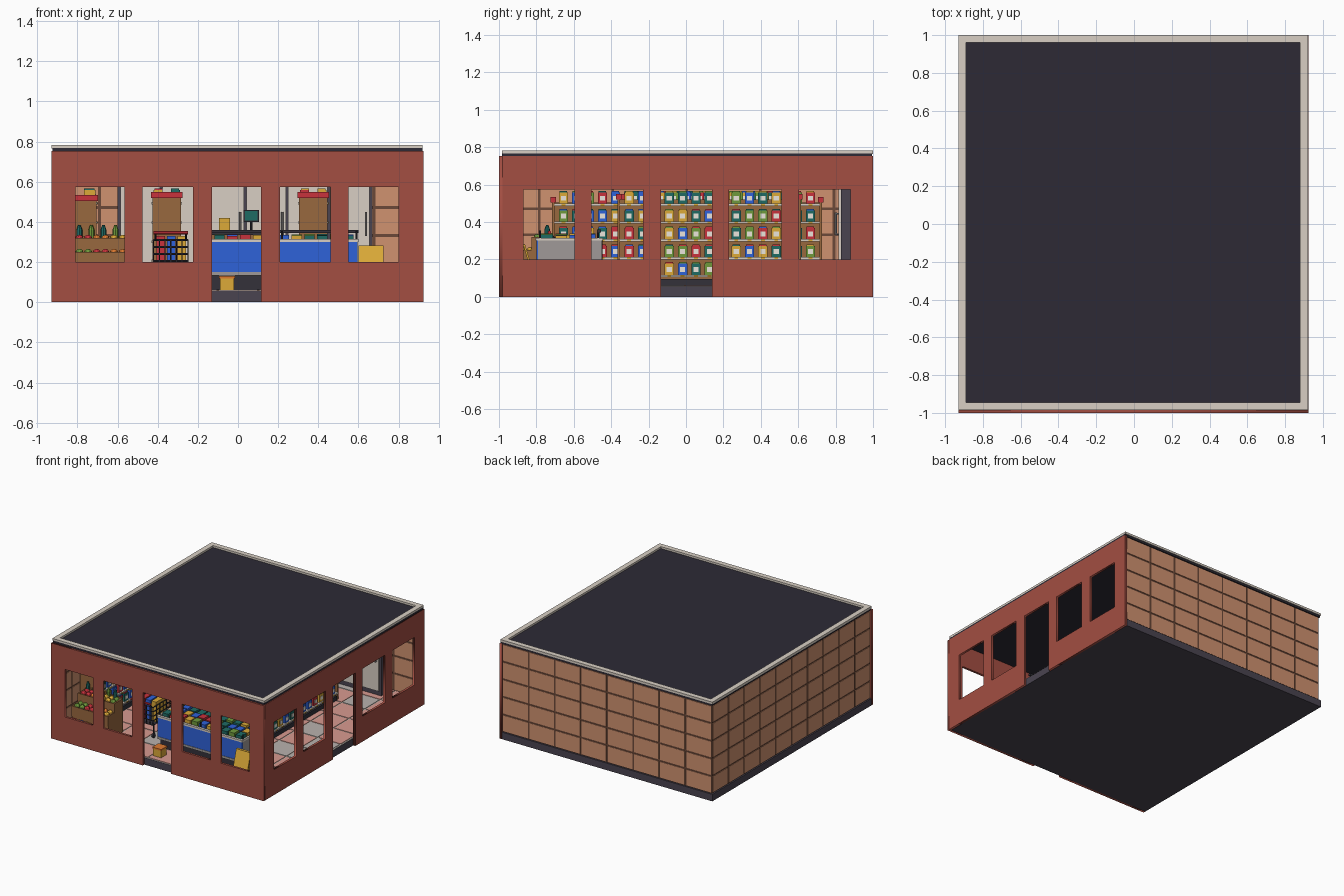
import bpy, bmesh, math, random
from mathutils import Matrix, Vector

if "Cube" in bpy.data.objects:
    bpy.data.objects.remove(bpy.data.objects["Cube"])

random.seed(4)
PALETTE = {
    "brick": "A34E42", "tan": "D09270", "grout": "6B4838", "roof": "2D2A35", "cream": "D8CFC4",
    "plinth": "4A4450", "pink": "D99A90", "stone": "B9B2AE", "wood": "99683F", "dark": "33313A",
    "red": "C8323C", "blue": "2F62D8", "yellow": "DCAA38", "green": "6F9A3C", "teal": "1F6B64",
    "white": "ECE6DC", "grey": "A09A98", "orange": "DD7A30"}
GOODS = ["red", "blue", "yellow", "green", "teal"]
mats, parts = {}, {}


def mat(name):
    if name not in mats:
        m = bpy.data.materials.new(name)
        c = [int(PALETTE[name][i:i + 2], 16) / 255 for i in (0, 2, 4)]
        m.diffuse_color = [((v + .055) / 1.055) ** 2.4 for v in c] + [1]
        m.use_nodes = True
        m.node_tree.nodes["Principled BSDF"].inputs["Base Color"].default_value = m.diffuse_color
        mats[name] = m
    return mats[name]


def part(name, color):
    bm, slots = parts.setdefault(name, (bmesh.new(), []))
    if color not in slots:
        slots.append(color)
    return bm, slots.index(color)


def paint(verts, idx):
    for f in {f for v in verts for f in v.link_faces}:
        f.material_index = idx


def box(name, color, x, y, z, rot=None):
    """Box spanning the (min, max) ranges x, y, z."""
    bm, idx = part(name, color)
    c = Vector([(r[0] + r[1]) / 2 for r in (x, y, z)])
    m = Matrix.Translation(c) @ (rot or Matrix()) @ Matrix.Diagonal([r[1] - r[0] for r in (x, y, z)] + [1])
    paint(bmesh.ops.create_cube(bm, size=1, matrix=m)["verts"], idx)


def rod(name, color, a, b, r, r2=None, n=8):
    bm, idx = part(name, color)
    a, b = Vector(a), Vector(b)
    m = Matrix.Translation((a + b) / 2) @ (b - a).to_track_quat("Z", "Y").to_matrix().to_4x4()
    paint(bmesh.ops.create_cone(bm, cap_ends=True, segments=n, radius1=r, radius2=r if r2 is None else r2,
                                depth=(b - a).length, matrix=m)["verts"], idx)


def ball(name, color, p, r):
    bm, idx = part(name, color)
    paint(bmesh.ops.create_icosphere(bm, subdivisions=2, radius=r, matrix=Matrix.Translation(p))["verts"], idx)


def brick_wall(name, span, door, windows, matrix):
    """Flat outline with door notch and window holes, given thickness."""
    cu = bpy.data.curves.new(name, "CURVE")
    cu.dimensions, cu.fill_mode, cu.extrude = "2D", "BOTH", .009
    (a, b), (d, e) = span, door
    loops = [[(a, 0), (d, 0), (d, .575), (e, .575), (e, 0), (b, 0), (b, .752), (a, .752)]]
    loops += [[(l, .2), (r, .2), (r, .575), (l, .575)] for l, r in windows]
    for pts in loops:
        s = cu.splines.new("POLY")
        s.points.add(len(pts) - 1)
        for p, q in zip(s.points, pts):
            p.co = (*q, 0, 1)
        s.use_cyclic_u = True
    tmp = bpy.data.objects.new("tmp", cu)
    bpy.context.collection.objects.link(tmp)
    me = bpy.data.meshes.new_from_object(tmp.evaluated_get(bpy.context.evaluated_depsgraph_get()))
    bpy.data.objects.remove(tmp)
    me.transform(matrix)
    me.materials.clear()
    me.materials.append(mat("brick"))
    bpy.context.collection.objects.link(bpy.data.objects.new(name, me))


# brick walls on the street sides
up = Matrix.Rotation(math.pi / 2, 4, "X")
brick_wall("front_wall", (-.93, .925), (-.13, .115),
           [(-.81, -.565), (-.475, -.225), (.21, .46), (.55, .80)], Matrix.Translation((0, -.991, 0)) @ up)
brick_wall("right_wall", (-.982, 1), (-.135, .14), [(-.87, -.595), (-.505, -.23), (.23, .51), (.605, .88)],
           Matrix.Translation((.916, 0, 0)) @ Matrix.Rotation(math.pi / 2, 4, "Z") @ up)

# plinth, roof slab and raised roof edging
box("floor_slab", "plinth", (-.93, .907), (-.982, 1), (0, .055))
box("roof", "roof", (-.925, .92), (-.985, .995), (.75, .767))
for y in ((-.985, -.945), (.96, 1)):
    box("roof_edging", "cream", (-.93, .92), y, (.765, .782))
for x in ((-.93, -.89), (.88, .92)):
    box("roof_edging", "cream", x, (-.945, .96), (.765, .782))

# panelled walls, joints showing on both sides
box("back_wall_core", "grout", (-.917, .907), (.973, .988), (.055, .75))
box("left_wall_core", "grout", (-.918, -.903), (-.982, .973), (.055, .75))
G, PH = .007, .695 / 5
for r in range(5):
    z = (.055 + r * PH + G, .055 + (r + 1) * PH - G)
    for c in range(8):
        w = 1.825 / 8
        box("back_wall_panels", "tan", (-.918 + c * w + G, -.918 + (c + 1) * w - G), (.969, .992), z)
    for c in range(10):
        w = 1.97 / 10
        box("left_wall_panels", "tan", (-.922, -.899), (-.982 + c * w + G, -.982 + (c + 1) * w - G), z)

# floor tiles
box("floor_grout", "cream", (-.9, .905), (-.98, .97), (.055, .058))
for i in range(9):
    for j in range(10):
        x, y, s = -.9 + i * .2, -.98 + j * .195, .006
        box("floor_tiles", random.choice(["pink"] * 5 + ["stone"]), (x + s, x + .2 - s), (y + s, y + .195 - s), (.057, .062))


def gondola(name, x, y0, y1, top, sides, half=.075):
    """Shelf unit running along y, stocked on the given sides."""
    box(name, "dark", (x - half, x + half), (y0 + .02, y1 - .02), (.06, .095))
    box(name, "wood", (x - .008, x + .008), (y0, y1), (.06, top))
    for y in (y0, y1):
        box(name, "wood", (x - half + .004, x + half - .004), (y - .006, y + .006), (.06, top))
        box(name + "_header", "red", (x - half - .004, x + half + .004), (y - .014, y + .014), (top, top + .03))
    n = int((y1 - y0 - .03) / .068)
    for s in sides:
        for zs in (.118, .213, .308, .403, .498):
            if zs > top:
                continue
            xs = sorted((x + s * .008, x + s * half))
            box(name, "cream", xs, (y0 + .006, y1 - .006), (zs - .012, zs))
            for k in range(n):
                yc = y0 + .02 + (k + .5) * (y1 - y0 - .04) / n
                xa, xb, color = x + s * .022, x + s * (half - .01), random.choice(GOODS)
                box(name + "_goods", color, sorted((xa, xb)), (yc - .025, yc + .025), (zs, zs + .06))
                box(name + "_goods", random.choice(GOODS), sorted((xa, xb - s * .004)), (yc - .02, yc + .02), (zs + .06, zs + .068))
                box(name + "_labels", "white", sorted((xb, xb + s * .003)), (yc - .014, yc + .014), (zs + .016, zs + .042))
                box(name + "_tags", "yellow", sorted((x + s * half, x + s * (half + .002))), (yc - .01, yc + .01), (zs - .011, zs - .001))


gondola("right_gondola", .375, -.36, .61, .52, (-1, 1))
gondola("middle_gondola", -.355, -.33, .61, .52, (-1, 1))
gondola("left_gondola", -.79, -.71, .72, .505, (1,), .09)

# cold cabinets along the back wall
box("cold_cabinet", "plinth", (-.6, .67), (.83, .966), (.06, .68))
for i in range(6):
    x = -.59 + i * .2085
    box("cabinet_doors", "cream", (x + .006, x + .2025), (.815, .83), (.1, .66))
    rod("cabinet_handles", "grey", (x + .185, .8, .33), (x + .185, .8, .45), .006)
    for z in (.335, .445):
        rod("cabinet_handles", "grey", (x + .185, .8, z), (x + .185, .817, z), .004)

# chest freezer with packets
box("freezer_base", "dark", (-.13, .585), (-.78, -.47), (.06, .13))
box("freezer_body", "grey", (-.14, .595), (-.79, -.45), (.13, .30))
box("freezer_front", "blue", (-.14, .595), (-.8, -.79), (.15, .305))
box("freezer_trim", "grey", (-.14, .595), (-.803, -.79), (.132, .15))
for y in ((-.805, -.785), (-.465, -.445)):
    box("freezer_rim", "cream", (-.145, .6), y, (.3, .315))
for x in ((-.145, -.13), (.585, .6)):
    box("freezer_rim", "cream", x, (-.785, -.465), (.3, .315))
for x in (-.135, .22, .59):
    for y in (-.78, -.47):
        rod("freezer_lid_posts", "dark", (x, y, .3), (x, y, .355), .005)
box("freezer_lid_rail", "dark", (-.145, .6), (-.475, -.455), (.345, .36))
for i in range(11):
    for j in range(4):
        x, y = -.118 + i * .064, -.775 + j * .076
        box("freezer_packets", random.choice(GOODS), (x, x + .052), (y, y + .064), (.3, .325 + random.random() * .015))

# produce stand: stepped crates with fruit and bottles
for k, (y, z) in enumerate(((-.9, .2), (-.82, .27))):
    box("produce_stand", "wood", (-.82, -.5), (y, y + .09), (.06, z))
    box("produce_stand", "wood", (-.82, -.5), (y - .006, y), (z - .03, z + .05))
    for x in (-.82, -.665, -.512):
        box("produce_stand", "wood", (x, x + .012), (y, y + .09), (z, z + .05))
    for i in range(7):
        for j in range(2):
            c = ("green", "red", "orange", "yellow")[(i // 2 + k) % 4]
            ball("fruit", c, (-.79 + i * .043, y + .025 + j * .042, z + .045), .021)
for i in range(5):
    x = -.79 + i * .06
    box("stand_goods", GOODS[i], (x - .02, x + .02), (-.925, -.907), (.1, .16))
    rod("bottles", "green" if i % 2 else "teal", (x, -.742, .32), (x, -.742, .36), .015)
    rod("bottles", "green" if i % 2 else "teal", (x, -.742, .36), (x, -.742, .385), .015, .006)
box("produce_stand", "wood", (-.82, -.5), (-.73, -.72), (.06, .33))
box("produce_stand", "wood", (-.82, -.5), (-.765, -.73), (.28, .32))

# shopping cart
X0, X1, Y0, Y1 = -.42, -.25, -.7, -.45
for z in (.17, .205, .24, .275, .31):
    for a, b in (((X0, Y0), (X1, Y0)), ((X1, Y0), (X1, Y1)), ((X1, Y1), (X0, Y1)), ((X0, Y1), (X0, Y0))):
        rod("cart_basket", "dark", (*a, z), (*b, z), .004, n=6)
for i in range(7):
    x, y = X0 + i * (X1 - X0) / 6, Y0 + i * (Y1 - Y0) / 6
    for p in ((x, Y0), (x, Y1), (X0, y), (X1, y)):
        rod("cart_basket", "dark", (*p, .17), (*p, .31), .003, n=6)
box("cart_tray", "dark", (X0, X1), (Y0, Y1), (.165, .172))
for x in (X0 + .01, X1 - .01):
    for y in (Y0 + .02, Y1 - .02):
        rod("cart_legs", "dark", (x, y, .08), (x, y, .17), .005)
        rod("cart_wheels", "dark", (x - .006, y, .08), (x + .006, y, .08), .018, n=12)
    rod("cart_legs", "dark", (x, Y0, .31), (x, Y0 - .03, .345), .005)
rod("cart_handle", "red", (X0, Y0 - .03, .345), (X1, Y0 - .03, .345), .009)
for i in range(3):
    x = X0 + .015 + i * .052
    box("cart_goods", GOODS[i], (x, x + .042), (-.65, -.52), (.175, .33))

# checkout counter, till and carton
box("checkout", "wood", (-.15, .16), (-.2, .0), (.06, .335))
box("checkout_top", "dark", (-.16, .17), (-.21, .01), (.335, .352))
box("carton", "yellow", (-.095, -.04), (-.14, -.08), (.352, .42))
rod("till_post", "dark", (.066, -.1, .35), (.066, -.1, .41), .007)
box("till_screen", "dark", (.028, .105), (-.115, -.095), (.4, .46))
box("till_screen", "teal", (.035, .098), (-.118, -.115), (.407, .453))

# floor sign and basket
for s in (-1, 1):
    box("floor_sign", "yellow", (.6, .725), (-.87 + s * .035 - .005, -.87 + s * .035 + .005), (.065, .285),
        Matrix.Rotation(s * .28, 4, "X"))
box("floor_basket", "yellow", (-.09, -.02), (-.93, -.86), (.062, .125))
box("floor_basket", "orange", (-.094, -.016), (-.934, -.856), (.118, .13))

# turn gathered parts into objects
for name, (bm, slots) in parts.items():
    me = bpy.data.meshes.new(name)
    bm.to_mesh(me)
    bm.free()
    for c in slots:
        me.materials.append(mat(c))
    bpy.context.collection.objects.link(bpy.data.objects.new(name, me))
